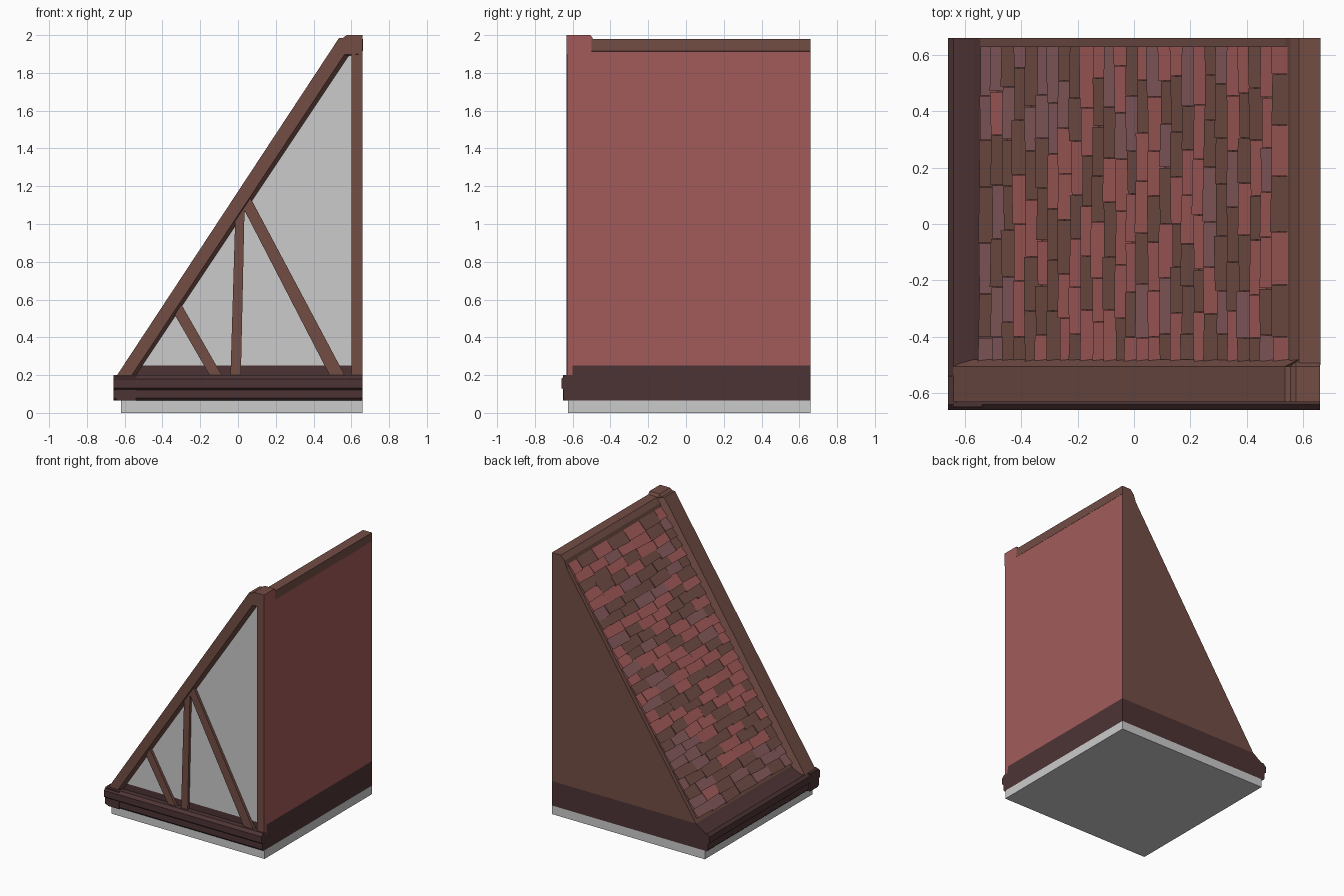
import bpy, bmesh, math, random
from mathutils import Vector

if "Cube" in bpy.data.objects:
    bpy.data.objects.remove(bpy.data.objects["Cube"])

random.seed(7)


def mat(name, r, g, b):
    m = bpy.data.materials.new(name)
    m.diffuse_color = (r, g, b, 1)
    m.use_nodes = True
    m.node_tree.nodes["Principled BSDF"].inputs["Base Color"].default_value = m.diffuse_color
    return m


BROWN = mat("brown_wood", 0.17, 0.075, 0.06)
DARK = mat("dark_wood", 0.075, 0.034, 0.035)
RED = mat("red", 0.36, 0.105, 0.10)
MAUVE = mat("mauve", 0.24, 0.105, 0.11)


def finish(name, bm, mats):
    bmesh.ops.recalc_face_normals(bm, faces=bm.faces)
    me = bpy.data.meshes.new(name)
    for m in mats:
        me.materials.append(m)
    bm.to_mesh(me)
    bm.free()
    ob = bpy.data.objects.new(name, me)
    bpy.context.collection.objects.link(ob)
    return ob


def loft(name, sections, mats=(), axis="y", red_side=False):
    """Join equal-length 2D profiles placed along an axis into a closed solid."""
    bm = bmesh.new()
    rings = []
    for t, poly in sections:
        rings.append([bm.verts.new((u, t, z) if axis == "y" else (t, u, z))
                      for u, z in poly])
    n = len(rings[0])
    for a, b in zip(rings, rings[1:]):
        for i in range(n):
            j = (i + 1) % n
            bm.faces.new((a[i], a[j], b[j], b[i]))
    bm.faces.new(rings[0])
    bm.faces.new(rings[-1])
    bmesh.ops.recalc_face_normals(bm, faces=bm.faces)
    if red_side:
        for f in bm.faces:
            if f.normal.x > 0.99:
                f.material_index = 1
    return finish(name, bm, mats)


def prism(name, poly, a, b, mats=(), axis="y", red_side=False):
    return loft(name, [(a, poly), (b, poly)], mats, axis, red_side)


def rect(x0, x1, z0, z1):
    return [(x0, z0), (x1, z0), (x1, z1), (x0, z1)]


# Stone plinth, dark base band and main roof body
prism("plinth", rect(-0.62, 0.66, 0, 0.065), -0.625, 0.66)
prism("base_band", rect(-0.62, 0.66, 0.065, 0.2)[:3] + [(0.66, 0.25), (-0.545, 0.25), (-0.62, 0.2)],
      -0.6, 0.66, [DARK])
prism("roof_body", [(-0.545, 0.25), (0.66, 0.25), (0.66, 1.97), (0.585, 1.965)],
      -0.598, 0.66, [BROWN, RED], red_side=True)

# Grey plaster panel in the gable
prism("gable_panel", [(-0.56, 0.25), (0.62, 0.25), (0.62, 1.93), (0.59, 1.93)], -0.604, -0.598)

# Moulded sill along the front and eave along the left, same profile
mould = [(-0.54, 0.065), (-0.635, 0.065), (-0.648, 0.078), (-0.648, 0.122),
         (-0.66, 0.132), (-0.66, 0.18), (-0.64, 0.2), (-0.6, 0.2), (-0.54, 0.2)]
prism("left_eave", mould, -0.65, 0.66, [DARK])
prism("front_sill", mould, -0.66, 0.66, [DARK], axis="x")
prism("eave_fillet", [(-0.59, 0.19), (-0.58, 0.225), (-0.55, 0.25), (-0.53, 0.19)], -0.6, 0.66, [DARK])


# Sloping barge board with its ridge end, chamfered on both faces
def barge(top, inner, drop=0.0):
    return [(-0.64 + top, 0.2), (0.535 + top, 1.985 - drop * 0.2), (0.555 + top * 0.5, 1.985 - drop),
            (0.575, 2.0 - drop), (0.66, 2.0 - drop), (0.66, 1.90), (0.585 - inner, 1.89 + inner * 0.3),
            (-0.54 - inner, 0.2)]


loft("barge_board", [(-0.632, barge(0.0, 0.022)), (-0.604, barge(0, 0)), (-0.505, barge(0, 0)),
                     (-0.48, barge(0.05, 0, 0.04))], [BROWN, RED], red_side=True)

# Ridge beam
prism("ridge_beam", [(0.53, 1.87), (0.555, 1.945), (0.572, 1.965), (0.585, 1.98), (0.661, 1.98),
                     (0.661, 1.915), (0.6, 1.88)], -0.5, 0.66, [BROWN])

# Timber framing on the gable
prism("corner_post", rect(0.6, 0.66, 0.18, 1.95), -0.63, -0.598, [BROWN, RED], red_side=True)
for name, poly in {
    "short_brace": [(-0.145, 0.19), (-0.08, 0.19), (-0.30, 0.575), (-0.335, 0.52)],
    "upright": [(-0.04, 0.19), (0.015, 0.19), (0.035, 1.10), (-0.015, 1.02)],
    "long_brace": [(0.49, 0.19), (0.57, 0.19), (0.065, 1.14), (0.03, 1.08)],
}.items():
    prism(name, poly, -0.624, -0.6, [BROWN])

# Overlapping roof shingles in irregular rows
along = Vector((0.549, 0, 0.836))
out = Vector((-0.836, 0, 0.549))
origin = Vector((-0.53, 0, 0.268))
ROWS, PITCH = 27, 0.0725
bm = bmesh.new()
for row in range(ROWS):
    y = -0.49 + random.uniform(-0.01, 0.01)
    width = random.choice((0.09, 0.15, 0.18))
    while y < 0.6:
        y2 = min(y + width, 0.635 - random.uniform(0, 0.015))
        if 0.63 - y2 < 0.05:
            y2 = 0.63
        s = row * PITCH + random.uniform(-0.008, 0.008)
        lift = random.uniform(0.016, 0.024)
        skew = random.uniform(-0.004, 0.004)
        pts = []
        for n_low, n_high in ((-0.01, -0.01), (lift, 0.006)):
            for yy, ds, n in ((y, skew, n_low), (y2, -skew, n_low),
                              (y2, PITCH + 0.015, n_high), (y, PITCH + 0.015, n_high)):
                pts.append(bm.verts.new(origin + along * (s + ds) + out * n + Vector((0, yy, 0))))
        tone = random.choice((0, 0, 1, 1, 2))
        for q in ((0, 1, 2, 3), (4, 5, 6, 7), (0, 1, 5, 4), (1, 2, 6, 5), (2, 3, 7, 6), (3, 0, 4, 7)):
            bm.faces.new([pts[i] for i in q]).material_index = tone
        y = y2 + 0.002
        width = random.uniform(0.15, 0.2)
finish("roof_shingles", bm, [BROWN, RED, MAUVE])
